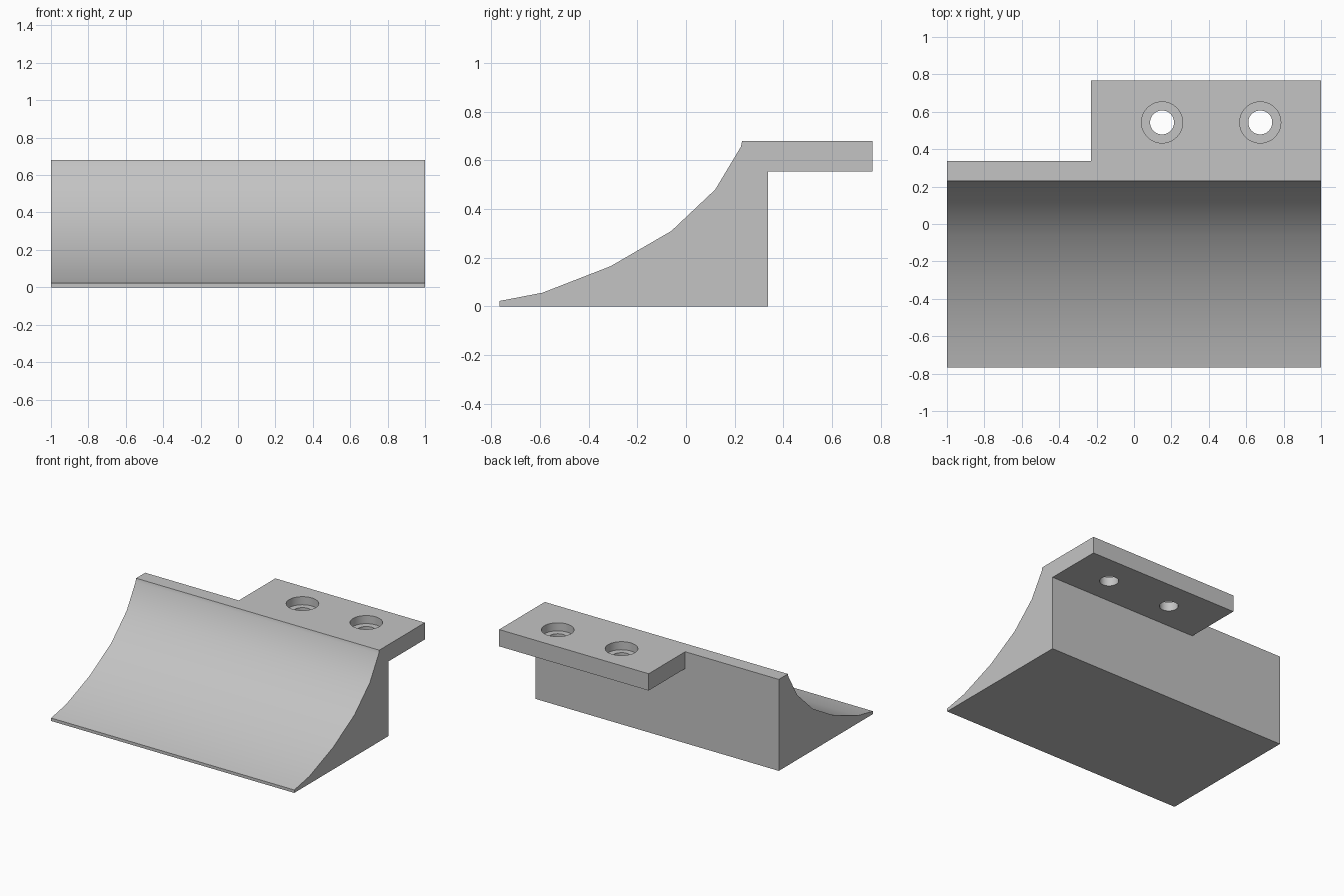
import bpy
import bmesh
import math
from mathutils import Matrix

default = bpy.data.objects.get("Cube")
if default:
    bpy.data.objects.remove(default, do_unlink=True)

grey = bpy.data.materials.new("light grey")
grey.use_nodes = True
colour = (0.55, 0.55, 0.55, 1)
grey.diffuse_color = colour
grey.node_tree.nodes["Principled BSDF"].inputs["Base Color"].default_value = colour

TOP, BACK, TAB_BACK, TAB_BOTTOM, TAB_LEFT = 0.68, 0.338, 0.767, 0.555, -0.23


def make_object(name, bm):
    bmesh.ops.recalc_face_normals(bm, faces=bm.faces)
    mesh = bpy.data.meshes.new(name)
    bm.to_mesh(mesh)
    bm.free()
    obj = bpy.data.objects.new(name, mesh)
    bpy.context.collection.objects.link(obj)
    return obj


def cut(target, bm):
    """Subtract a closed shape from the target and remove the cutter."""
    cutter = make_object("cutter", bm)
    cutter.hide_render = True
    mod = target.modifiers.new("cut", 'BOOLEAN')
    mod.operation = 'DIFFERENCE'
    mod.solver = 'EXACT'
    mod.object = cutter
    bpy.context.view_layer.objects.active = target
    bpy.ops.object.modifier_apply(modifier=mod.name)
    bpy.data.objects.remove(cutter, do_unlink=True)


# Curved wedge with a rear flange, extruded along x
profile = [(-0.767, 0), (-0.767, 0.022), (-0.59, 0.056), (-0.31, 0.165),
           (-0.06, 0.31), (0.12, 0.48), (0.225, 0.655), (0.231, TOP),
           (TAB_BACK, TOP), (TAB_BACK, TAB_BOTTOM), (BACK, TAB_BOTTOM), (BACK, 0)]
bm = bmesh.new()
face = bm.faces.new([bm.verts.new((-1, y, z)) for y, z in profile])
extruded = bmesh.ops.extrude_face_region(bm, geom=[face])["geom"]
bmesh.ops.translate(bm, vec=(2, 0, 0),
                    verts=[v for v in extruded if isinstance(v, bmesh.types.BMVert)])
body = make_object("curved_bracket", bm)
body.data.materials.append(grey)

# Notch that leaves the mounting tab on one side only
bm = bmesh.new()
bmesh.ops.create_cube(bm, size=1)
for v in bm.verts:
    v.co.x = TAB_LEFT if v.co.x > 0 else -1.2
    v.co.y = 1 if v.co.y > 0 else BACK
    v.co.z = 0.9 if v.co.z > 0 else 0.4
cut(body, bm)

# Counterbored screw holes, each cut by two cylinders
for x in (0.15, 0.675):
    for radius, bottom in ((0.11, TOP - 0.06), (0.064, 0.45)):
        bm = bmesh.new()
        height = 0.8 - bottom
        bmesh.ops.create_cone(bm, cap_ends=True, segments=48, radius1=radius,
                              radius2=radius, depth=height,
                              matrix=Matrix.Translation((x, 0.543, bottom + height / 2)))
        cut(body, bm)

# Smooth the curved face and hole walls, keeping the edges crisp
bpy.ops.object.select_all(action='DESELECT')
body.select_set(True)
bpy.context.view_layer.objects.active = body
bpy.ops.object.shade_smooth_by_angle(angle=math.radians(30))
